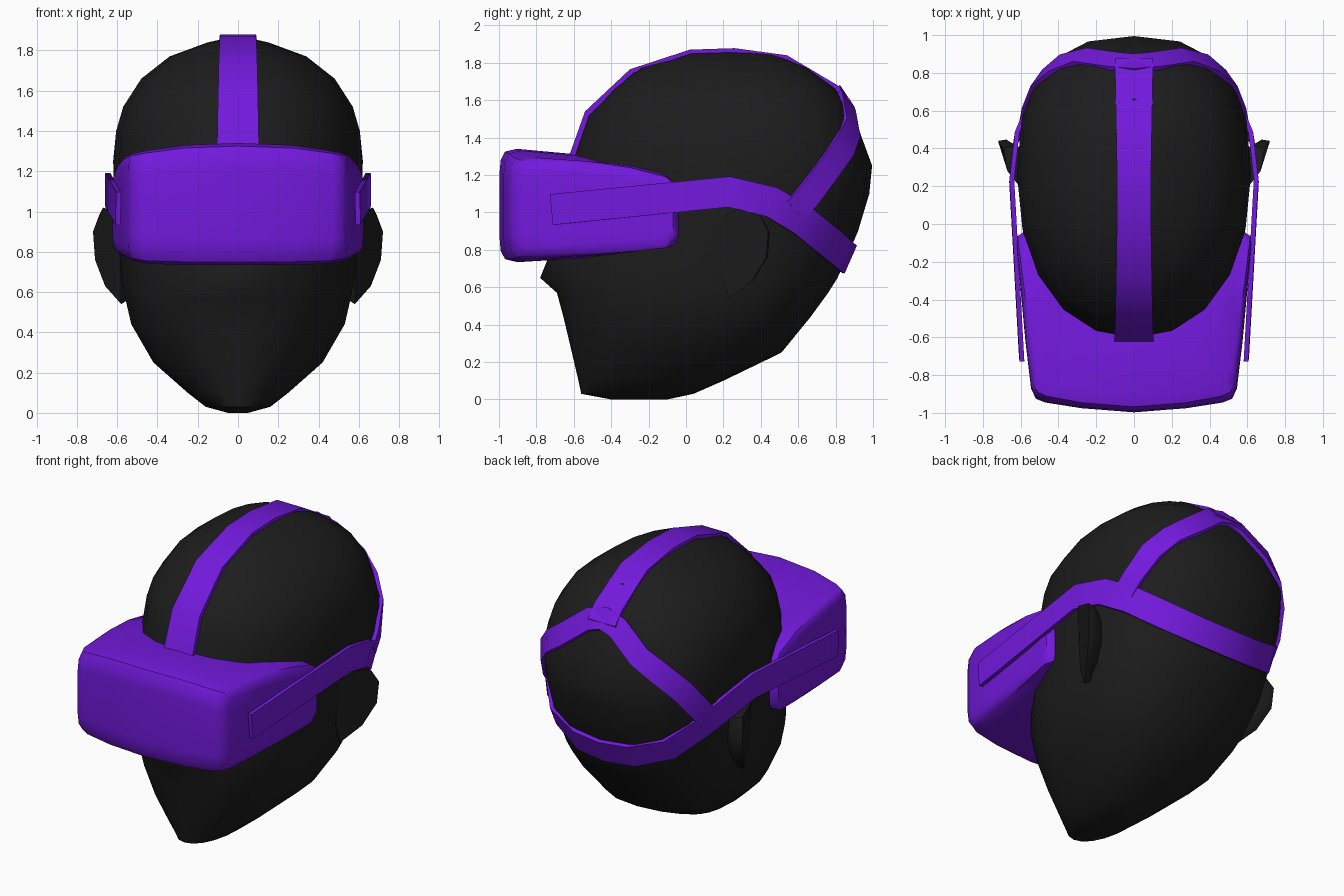
import bpy, bmesh, math
from mathutils import Vector
from mathutils.bvhtree import BVHTree

if "Cube" in bpy.data.objects:
    bpy.data.objects.remove(bpy.data.objects["Cube"])


def material(name, color):
    m = bpy.data.materials.new(name)
    m.diffuse_color = color
    m.use_nodes = True
    m.node_tree.nodes["Principled BSDF"].inputs["Base Color"].default_value = m.diffuse_color
    return m


DARK = material("dark_skin", (0.012, 0.012, 0.012, 1))
PURPLE = material("purple_plastic", (0.17, 0.01, 0.72, 1))


def loft(name, rings, mat, angle=40):
    """Join equal-sized vertex rings into a closed, capped skin."""
    bm = bmesh.new()
    vr = [[bm.verts.new(p) for p in r] for r in rings]
    n = len(rings[0])
    for a, b in zip(vr, vr[1:]):
        for i in range(n):
            j = (i + 1) % n
            bm.faces.new((a[i], a[j], b[j], b[i]))
    bm.faces.new(vr[0])
    bm.faces.new(vr[-1])
    bmesh.ops.recalc_face_normals(bm, faces=bm.faces)
    tree = BVHTree.FromBMesh(bm)
    me = bpy.data.meshes.new(name)
    bm.to_mesh(me)
    bm.free()
    me.materials.append(mat)
    ob = bpy.data.objects.new(name, me)
    bpy.context.collection.objects.link(ob)
    bpy.ops.object.select_all(action='DESELECT')
    ob.select_set(True)
    bpy.context.view_layer.objects.active = ob
    bpy.ops.object.shade_smooth_by_angle(angle=math.radians(angle))
    return tree


# Head: horizontal rings (z, front y, back y, half width, nose push)
LEVELS = [
    (0.00, -0.40, -0.10, 0.05, 0), (0.03, -0.56, 0.04, 0.16, 0),
    (0.10, -0.575, 0.20, 0.25, 0), (0.25, -0.61, 0.51, 0.42, 0),
    (0.44, -0.655, 0.665, 0.53, 0), (0.57, -0.69, 0.76, 0.56, 0),
    (0.65, -0.70, 0.81, 0.575, 0.08), (0.75, -0.69, 0.855, 0.585, 0.05),
    (0.90, -0.67, 0.92, 0.60, 0), (1.10, -0.65, 0.98, 0.615, 0),
    (1.25, -0.62, 0.995, 0.62, 0), (1.40, -0.575, 0.94, 0.605, 0),
    (1.52, -0.53, 0.90, 0.57, 0), (1.66, -0.40, 0.81, 0.48, 0),
    (1.77, -0.26, 0.66, 0.34, 0), (1.84, -0.02, 0.50, 0.15, 0),
    (1.86, 0.08, 0.38, 0.06, 0),
]


def head_ring(z, yf, yb, w, nose, n=20):
    yc = yf + 0.55 * (yb - yf)
    pts = []
    for i in range(n):
        t = 2 * math.pi * i / n
        s, c = math.sin(t), -math.cos(t)
        e, length = (2.1, yc - yf) if c < 0 else (2.5, yb - yc)
        x = w * math.copysign(abs(s) ** (2 / e), s)
        y = yc + length * math.copysign(abs(c) ** (2 / e), c)
        pts.append((x, y - (nose if i == 0 else 0), z))
    return pts


head_tree = loft("head", [head_ring(*l) for l in LEVELS], DARK, 50)

# Ears: tilted plates, outer rim standing off at the back
EAR = [(0.60, 0.19, 0.97), (0.67, 0.28, 1.02), (0.69, 0.40, 0.98),
       (0.72, 0.44, 0.90), (0.71, 0.43, 0.76), (0.66, 0.35, 0.63),
       (0.58, 0.23, 0.54), (0.58, 0.19, 0.66)]
for s, side in ((1, "left"), (-1, "right")):
    outer = [(s * x, y, z) for x, y, z in EAR]
    mid = Vector((s * 0.56, 0.28, 0.80))
    rim = [Vector(p).lerp(mid, 0.08) + Vector((-s * 0.03, 0.02, 0)) for p in outer]
    root = [Vector((s * 0.53, 0.24 + (y - 0.24) * 0.6, 0.8 + (z - 0.8) * 0.85))
            for x, y, z in EAR]
    loft("ear_" + side, [outer, rim, root], DARK)

# Visor: rounded section swept round the face (outer xy, inner xy, top, bottom)
HALF = [
    ((0, -0.997), (0, -0.58), 1.34, 0.735), ((0.28, -0.975), (0.19, -0.56), 1.33, 0.735),
    ((0.47, -0.945), (0.33, -0.47), 1.305, 0.74), ((0.52, -0.925), (0.38, -0.42), 1.295, 0.75),
    ((0.545, -0.87), (0.42, -0.37), 1.29, 0.755), ((0.575, -0.62), (0.48, -0.26), 1.275, 0.77),
    ((0.60, -0.35), (0.54, -0.13), 1.24, 0.79), ((0.622, -0.12), (0.57, -0.06), 1.19, 0.81),
    ((0.625, -0.07), (0.58, -0.04), 1.15, 0.86),
]


def visor_ring(o, i, zt, zb, s):
    prof = [(0, zt - 0.03), (0.78, zt), (0.93, zt - 0.015), (0.985, zt - 0.06),
            (1, zt - 0.13), (1, zb + 0.13), (0.985, zb + 0.06), (0.93, zb + 0.015),
            (0.78, zb), (0, zb + 0.02)]
    return [(s * (i[0] + u * (o[0] - i[0])), i[1] + u * (o[1] - i[1]), z) for u, z in prof]


loft("visor", [visor_ring(*h, -1) for h in HALF[:0:-1]] + [visor_ring(*h, 1) for h in HALF],
     PURPLE, 45)


def both(half):
    """Complete a path that begins on the centre plane."""
    return [(-x, y, z) for x, y, z in half[:0:-1]] + half


def band(name, path, width, thick=0.025, gap=0.025):
    """Flat strap along a path, held clear of the head."""
    pts = [Vector(p) for p in path]
    rings = []
    for k, p in enumerate(pts):
        a, b = pts[max(k - 1, 0)], pts[min(k + 1, len(pts) - 1)]
        t = ((p - a).normalized() + (b - p).normalized()).normalized()
        n = Vector((p.x / 0.38, (p.y - 0.2) / 0.61, (p.z - 1.1) / 0.72))
        across = t.cross(n).normalized()
        n = across.cross(t).normalized()
        outer = []
        for s in (-0.5, 0.5):
            q = p + across * width * s
            loc, nor, _, _ = head_tree.find_nearest(q)
            d = (q - loc).dot(nor)
            if d < gap:
                q = q + nor * (gap - d)
            outer.append(q)
        rings.append([outer[0], outer[1], outer[1] - n * thick, outer[0] - n * thick])
    loft(name, rings, PURPLE, 35)


# Side arms continuing as one strap round the lower back of the head
band("side_and_back_strap", both([
    (0, 0.875, 0.75), (0.2, 0.855, 0.765), (0.40, 0.76, 0.84), (0.55, 0.62, 0.96),
    (0.635, 0.46, 1.055), (0.66, 0.23, 1.11), (0.607, -0.72, 1.015)]), 0.165)

# Forked strap rising from both sides to the crown
band("fork_strap", both([
    (0, 0.86, 1.62), (0.11, 0.87, 1.59), (0.28, 0.885, 1.45), (0.41, 0.84, 1.35),
    (0.51, 0.77, 1.24), (0.57, 0.66, 1.09), (0.58, 0.59, 1.01)]), 0.14)

# Top strap running from visor to the fork
TOP = [(-0.64, 1.26, 0.105), (-0.54, 1.54, 0.10), (-0.30, 1.765, 0.095), (0.02, 1.87, 0.09),
       (0.26, 1.878, 0.09), (0.54, 1.84, 0.095), (0.81, 1.68, 0.10), (0.88, 1.60, 0.10)]
loft("top_strap", [[(-w, y, z), (w, y, z),
                    (w, y + (0.2 - y) * 0.03, z - 0.022), (-w, y + (0.2 - y) * 0.03, z - 0.022)]
                   for y, z, w in TOP], PURPLE, 35)
